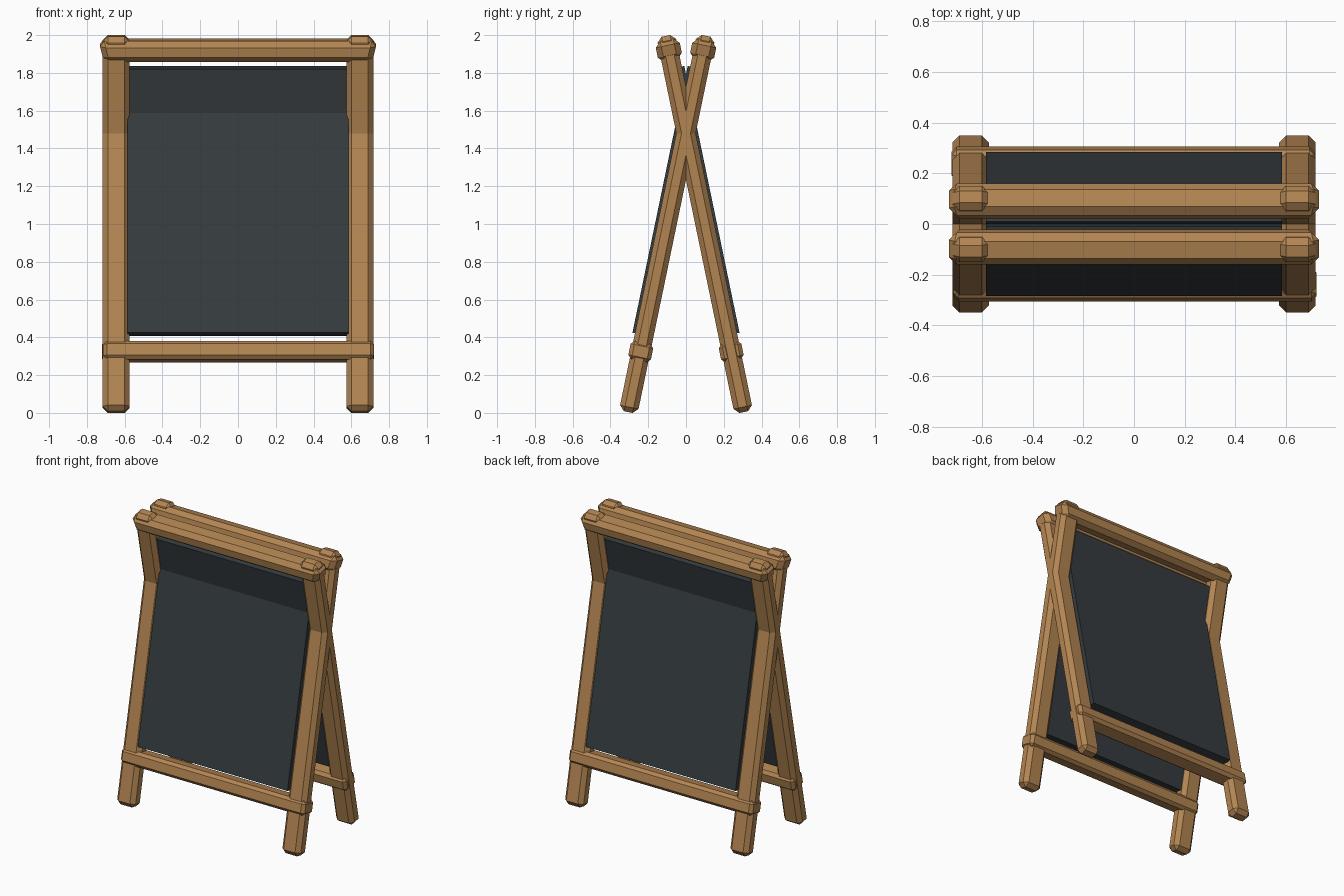
import bpy, bmesh
from math import radians
from mathutils import Matrix, Vector

if "Cube" in bpy.data.objects:
    bpy.data.objects.remove(bpy.data.objects["Cube"])


def material(name, rgb):
    m = bpy.data.materials.new(name)
    m.diffuse_color = (*rgb, 1)
    m.use_nodes = True
    m.node_tree.nodes["Principled BSDF"].inputs["Base Color"].default_value = m.diffuse_color
    return m


WOOD = material("wood", (0.45, 0.235, 0.085))
SLATE = material("slate", (0.036, 0.044, 0.05))
LEAN, PIVOT = radians(-11.7), 1.48   # lean angle, height where the frames cross


def beam(name, frame, centre, size, bevel, mat, taper=1.0):
    """Chamfered box in the frame's own plane; taper narrows the bottom in x."""
    bm = bmesh.new()
    bmesh.ops.create_cube(bm, size=1)
    for v in bm.verts:
        if v.co.z < 0:
            v.co.x *= taper
        v.co = Vector(a * b for a, b in zip(v.co, size)) + Vector(centre)
    if bevel:
        bmesh.ops.bevel(bm, geom=bm.edges[:], offset=bevel, segments=1,
                        affect='EDGES', clamp_overlap=True)
    me = bpy.data.meshes.new(name)
    bm.to_mesh(me)
    bm.free()
    me.materials.append(mat)
    ob = bpy.data.objects.new(name, me)
    ob.matrix_world = frame
    bpy.context.collection.objects.link(ob)


# The back frame is the front frame turned half way round
for side, turn in (("front", 0), ("back", 180)):
    frame = (Matrix.Rotation(radians(turn), 4, 'Z')
             @ Matrix.Translation((0, 0, PIVOT))
             @ Matrix.Rotation(LEAN, 4, 'X'))
    # legs
    for label, sx in (("left", -1), ("right", 1)):
        beam(f"{side}_{label}_leg", frame, (sx * 0.645, 0, -0.490),
             (0.143, 0.10, 2.034), 0.027, WOOD)
    # rails
    beam(f"{side}_top_rail", frame, (0, 0, 0.449), (1.476, 0.13, 0.113),
         0.03, WOOD, 0.962)
    beam(f"{side}_bottom_rail", frame, (0.004, 0, -1.18), (1.434, 0.122, 0.10),
         0.02, WOOD)
    # chalkboard panel
    beam(f"{side}_panel", frame, (0, -0.022, -0.37), (1.168, 0.083, 1.442),
         0, SLATE)
